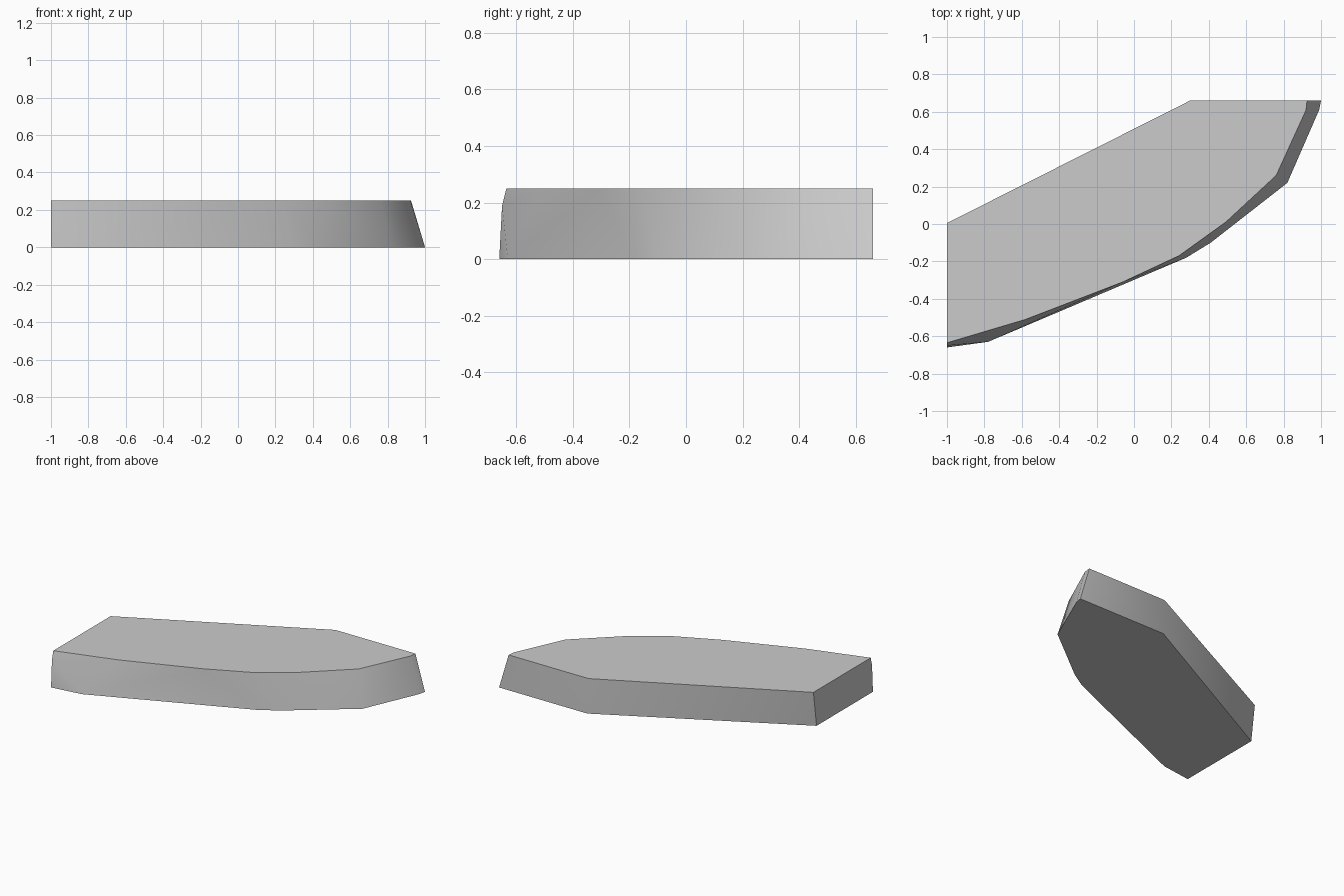
import bpy
import bmesh
import math

cube = bpy.data.objects.get("Cube")
if cube:
    bpy.data.objects.remove(cube, do_unlink=True)

grey = bpy.data.materials.new("stone grey")
grey.use_nodes = True
colour = (0.6, 0.6, 0.6, 1)
grey.diffuse_color = colour
grey.node_tree.nodes["Principled BSDF"].inputs["Base Color"].default_value = colour

# Outlines of the slab's top and base, plus a small break on the left corner
HEIGHT = 0.25
top_outline = [(-1, 0.005), (-1, -0.635), (-0.58, -0.51), (-0.06, -0.31), (0.24, -0.17),
               (0.49, 0.01), (0.76, 0.26), (0.92, 0.61), (0.925, 0.66), (0.3, 0.66)]
base_outline = [(-1, -0.03), (-1, -0.66), (-0.78, -0.63), (0.28, -0.18), (0.41, -0.1),
                (0.82, 0.22), (0.99, 0.61), (1, 0.66), (0.31, 0.66)]
corner_break = (-1, -0.65, 0.19)

# Wrap both outlines in one faceted skin
bm = bmesh.new()
for outline, z in ((top_outline, HEIGHT), (base_outline, 0)):
    for x, y in outline:
        bm.verts.new((x, y, z))
bm.verts.new(corner_break)
bmesh.ops.convex_hull(bm, input=bm.verts[:])
bmesh.ops.dissolve_limit(bm, angle_limit=math.radians(0.2),
                         verts=bm.verts[:], edges=bm.edges[:])
bmesh.ops.recalc_face_normals(bm, faces=bm.faces[:])

mesh = bpy.data.meshes.new("slab")
bm.to_mesh(mesh)
bm.free()
mesh.materials.append(grey)
slab = bpy.data.objects.new("slab", mesh)
bpy.context.collection.objects.link(slab)

# Soft side facets, crisp rims
bpy.context.view_layer.objects.active = slab
slab.select_set(True)
bpy.ops.object.shade_smooth_by_angle(angle=math.radians(35))
